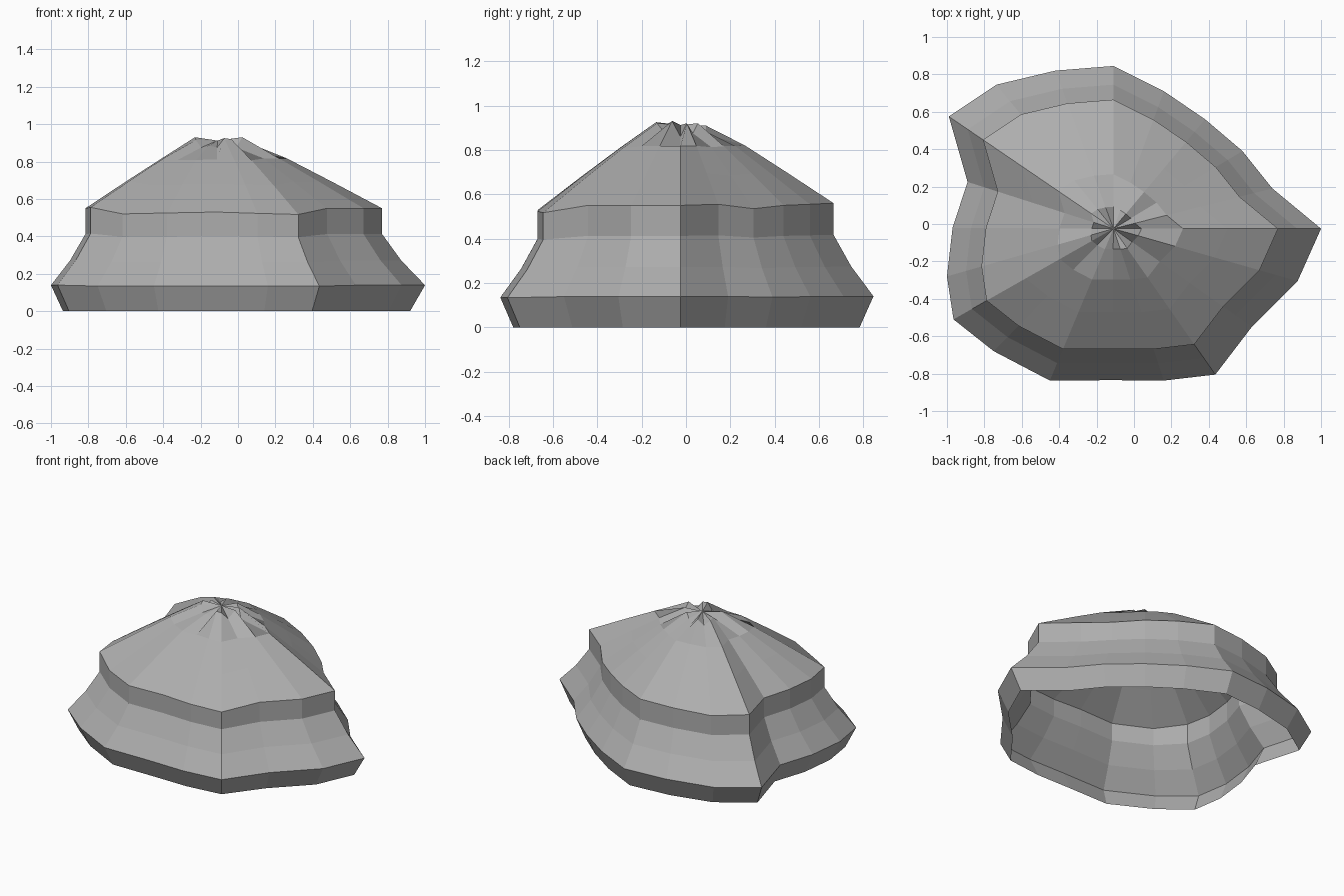
import bpy, bmesh

if "Cube" in bpy.data.objects:
    bpy.data.objects.remove(bpy.data.objects["Cube"])

# Off-centre apex and the irregular 20-sided plan outline (widest ring)
CX, CY, TOP = -0.11, -0.025, 0.912
OUTLINE = [(1.0, -.025), (.74, .19), (.58, .39), (.38, .56), (.16, .71),
           (-.11, .845), (-.42, .82), (-.735, .745), (-.99, .575), (-.89, .225),
           (-.97, -.02), (-1.0, -.28), (-.965, -.51), (-.75, -.68), (-.45, -.837),
           (-.12, -.835), (.16, -.837), (.435, -.805), (.63, -.55), (.875, -.305)]
# Slight unevenness of the eave, and the pleats around the peak
WAVE = [.005, .01, -.01, .005, .01, .015, .01, 0, .01, 0,
        .005, .005, .01, -.025, -.02, -.015, -.022, -.028, .005, .005]
PLEAT = [.86, .92, .875, .92, .89, .87, .91, .875, .91, .91,
         .88, .93, .915, .875, .885, .875, .925, .92, .875, .93]
# Profile: scale of the outline, height, share of the eave wave
PROFILE = [(.928, 0, 0), (1, .138, .15), (.885, .27, .3), (.793, .41, .5),
           (.793, .545, 1), (.55, .69, .6), (.335, .815, .3)]

bm = bmesh.new()


def add_ring(scale, heights):
    return [bm.verts.new((CX + (x - CX) * scale, CY + (y - CY) * scale, z))
            for (x, y), z in zip(OUTLINE, heights)]


# Stacked rings of the open, hollow shell
rings = [add_ring(s, [z + w * k for w in WAVE]) for s, z, k in PROFILE]
rings.append(add_ring(.135, PLEAT))
n = len(OUTLINE)
for low, high in zip(rings, rings[1:]):
    for i in range(n):
        j = (i + 1) % n
        bm.faces.new((low[i], low[j], high[j], high[i]))

# Pleated peak
peak = bm.verts.new((CX, CY, TOP))
for i in range(n):
    bm.faces.new((rings[-1][i], rings[-1][(i + 1) % n], peak))

mesh = bpy.data.meshes.new("canopy_shell")
bm.to_mesh(mesh)
bm.free()
shell = bpy.data.objects.new("canopy_shell", mesh)
bpy.context.collection.objects.link(shell)

grey = bpy.data.materials.new("plain grey")
grey.diffuse_color = (.42, .42, .42, 1)
grey.use_nodes = True
grey.node_tree.nodes["Principled BSDF"].inputs["Base Color"].default_value = grey.diffuse_color
mesh.materials.append(grey)
